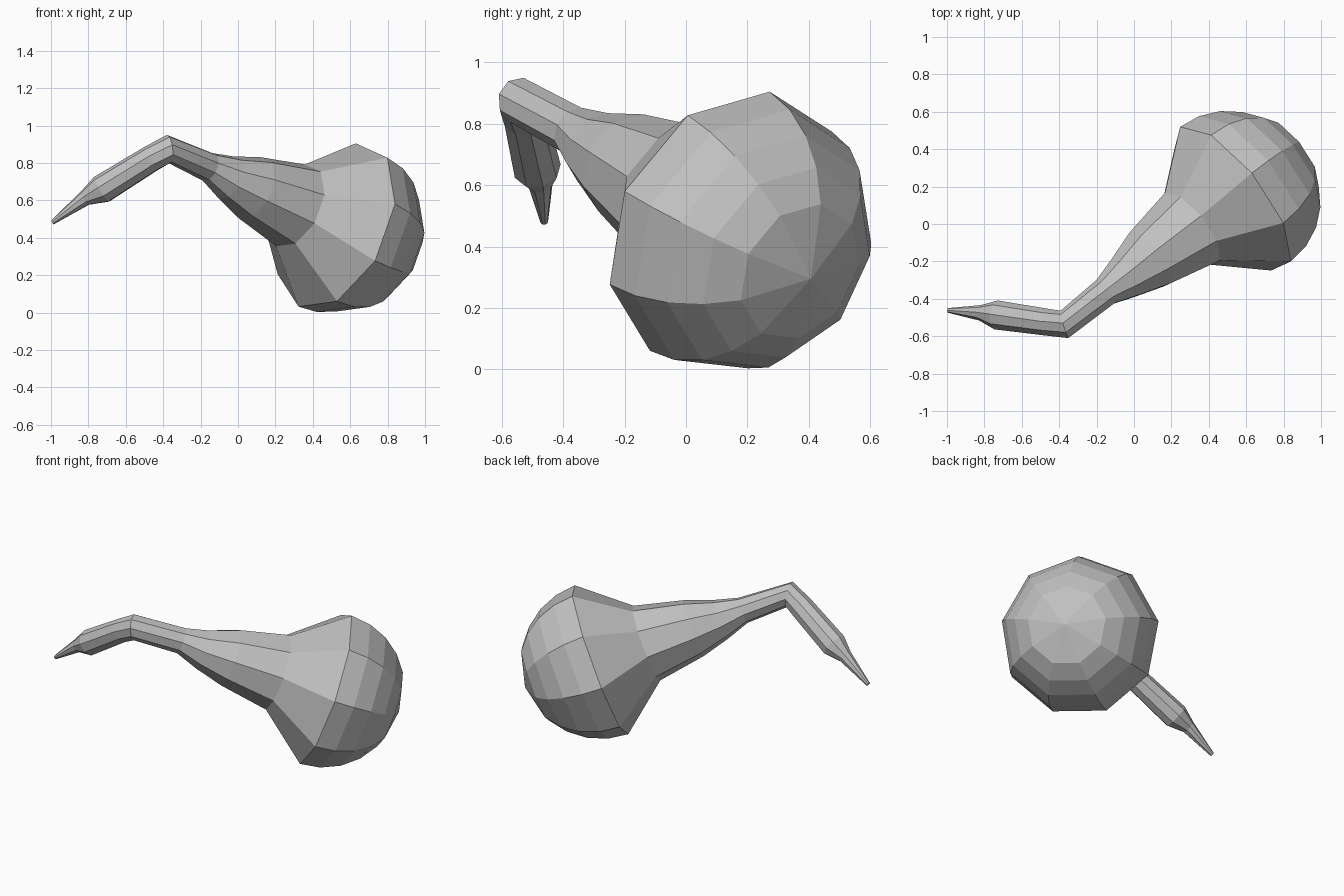
import bpy, bmesh, math
from mathutils import Vector

cube = bpy.data.objects.get("Cube")
if cube:
    bpy.data.objects.remove(cube, do_unlink=True)

SIDES = 9
BULB_AXIS = Vector((0.742, 0.571, -0.352)).normalized()
TIP_AXIS = Vector((0.85, -0.1, 0.52)).normalized()
BEND_AXIS = (BULB_AXIS + TIP_AXIS).normalized()
BULB_CENTRE = Vector((0.525, 0.136, 0.462))
BULB_RADIUS = 0.475

side = Vector((0.661, -0.707, 0.248))
side = (side - side.dot(BULB_AXIS) * BULB_AXIS).normalized()
up = side.cross(BULB_AXIS)

bm = bmesh.new()


def ring(centre, radius, axis=BULB_AXIS):
    """Regular polygon square to the axis, without twist along the body."""
    turn = BULB_AXIS.rotation_difference(axis)
    verts = []
    for i in range(SIDES):
        a = math.tau * i / SIDES
        offset = turn @ (side * math.cos(a) + up * math.sin(a))
        verts.append(bm.verts.new(Vector(centre) + offset * radius))
    return verts


def bridge(a, b):
    for i in range(SIDES):
        j = (i + 1) % SIDES
        bm.faces.new((a[i], a[j], b[j], b[i]))


# Domed end of the bulb, from the pole out to its rim
pole = bm.verts.new(BULB_CENTRE + BULB_AXIS * BULB_RADIUS)
rings = []
for degrees in (60, 45, 30, 15, 0):
    t = math.radians(degrees)
    rings.append(ring(BULB_CENTRE + BULB_AXIS * BULB_RADIUS * math.sin(t),
                      BULB_RADIUS * math.cos(t)))
for i in range(SIDES):
    bm.faces.new((pole, rings[0][i], rings[0][(i + 1) % SIDES]))

# Tapering neck
for centre, radius in (
        ((0.305, -0.025, 0.57), 0.238),
        ((0.08, -0.19, 0.665), 0.178),
        ((-0.05, -0.29, 0.72), 0.123),
        ((-0.155, -0.365, 0.778), 0.08)):
    rings.append(ring(centre, radius))

# Sharp bend
rings.append(ring((-0.37, -0.538, 0.873), 0.078, BEND_AXIS))

# Bent tip
for centre, radius in (
        ((-0.465, -0.525, 0.822), 0.073),
        ((-0.73, -0.487, 0.657), 0.079),
        ((-0.82, -0.475, 0.61), 0.042),
        ((-0.992, -0.462, 0.482), 0.013)):
    rings.append(ring(centre, radius, TIP_AXIS))

for a, b in zip(rings, rings[1:]):
    bridge(a, b)
bm.faces.new(rings[-1])
bmesh.ops.recalc_face_normals(bm, faces=bm.faces)

mesh = bpy.data.meshes.new("bulb_with_bent_neck")
bm.to_mesh(mesh)
bm.free()
body = bpy.data.objects.new("bulb_with_bent_neck", mesh)
bpy.context.collection.objects.link(body)

# Plain grey material
grey = bpy.data.materials.new("plain_grey")
grey.use_nodes = True
colour = (0.53, 0.53, 0.53, 1)
grey.diffuse_color = colour
grey.node_tree.nodes["Principled BSDF"].inputs["Base Color"].default_value = colour
mesh.materials.append(grey)
